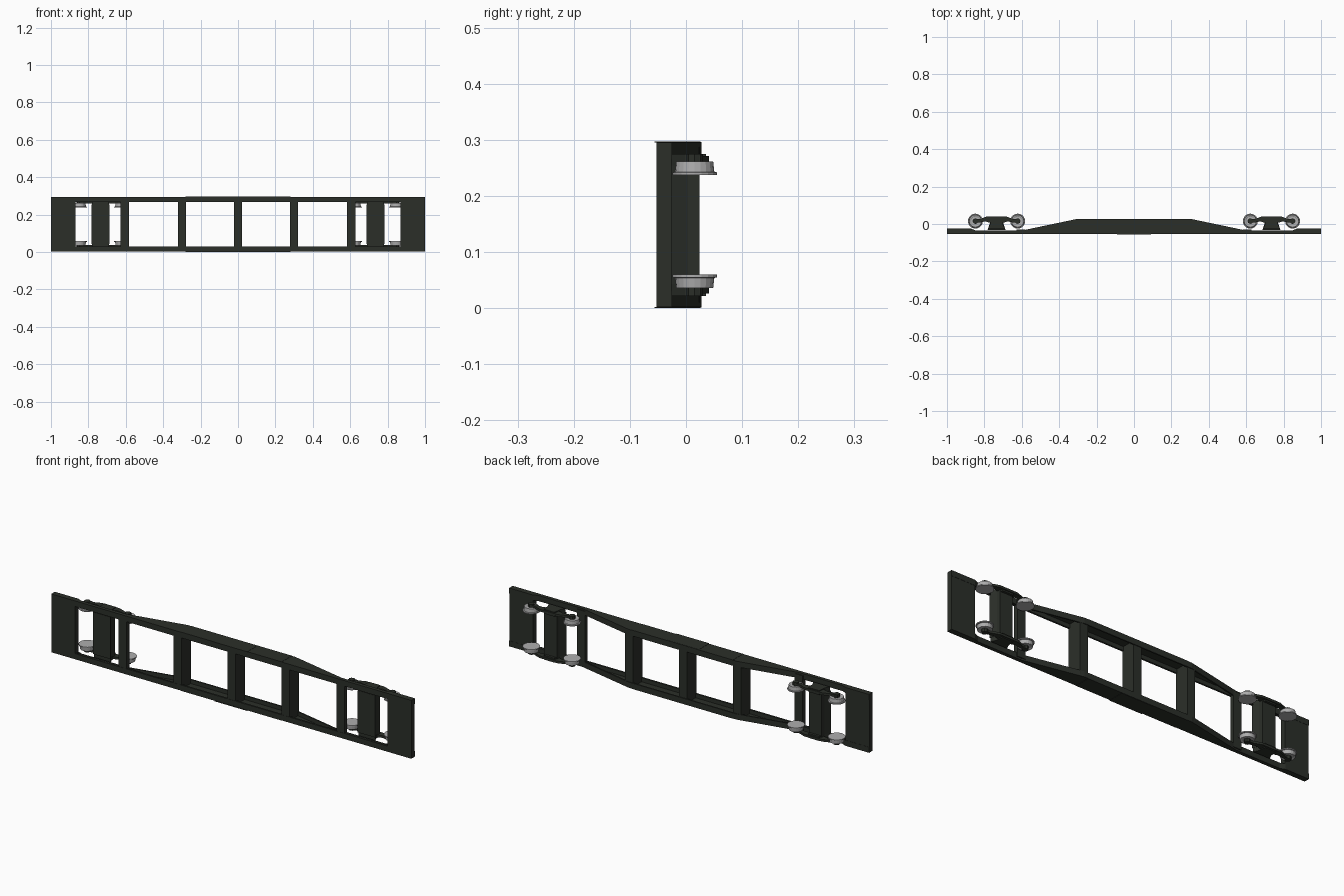
import bpy, bmesh, math
from mathutils import Matrix

if "Cube" in bpy.data.objects:
    bpy.data.objects.remove(bpy.data.objects["Cube"])

H = 0.297          # overall width of the car, measured along z
ZC = H / 2


def material(name, col):
    m = bpy.data.materials.new(name)
    m.diffuse_color = (*col, 1)
    m.use_nodes = True
    m.node_tree.nodes["Principled BSDF"].inputs["Base Color"].default_value = m.diffuse_color
    return m


DARK = material("dark_green_black", (0.024, 0.028, 0.022))
STEEL = material("wheel_steel", (0.42, 0.42, 0.42))


def finish(bm, name, mat):
    bmesh.ops.recalc_face_normals(bm, faces=bm.faces[:])
    me = bpy.data.meshes.new(name)
    bm.to_mesh(me)
    bm.free()
    me.materials.append(mat)
    ob = bpy.data.objects.new(name, me)
    bpy.context.collection.objects.link(ob)
    return ob


def prism(name, pts, z0, z1, mat=DARK):
    """Extrude an x-y outline from z0 to z1."""
    bm = bmesh.new()
    f = bm.faces.new([bm.verts.new((x, y, z0)) for x, y in pts])
    ext = bmesh.ops.extrude_face_region(bm, geom=[f])["geom"]
    vs = [v for v in ext if isinstance(v, bmesh.types.BMVert)]
    bmesh.ops.translate(bm, verts=vs, vec=(0, 0, z1 - z0))
    return finish(bm, name, mat)


def box(name, x0, x1, y0, y1, z0, z1):
    return prism(name, [(x0, y0), (x1, y0), (x1, y1), (x0, y1)], z0, z1)


def sides(z0, z1):
    """The z range on the lower side and its mirror on the upper side."""
    return (("lower", z0, z1), ("upper", H - z1, H - z0))


# Fish-belly side sills: web, deck flange and belly flange
half = [(0.3, 0.028), (0.6, -0.035), (0.845, -0.035), (0.87, -0.025), (1, -0.025)]
belly = [(-x, y) for x, y in reversed(half)] + half
for s, z0, z1 in sides(0.002, 0.010):
    prism(f"side_sill_web_{s}", [(-1, -0.053), (1, -0.053)] + belly[::-1], z0, z1)
for s, z0, z1 in sides(0.010, 0.030):
    box(f"deck_flange_{s}", -1, 1, -0.053, -0.044, z0, z1)
    prism(f"belly_flange_{s}", belly + [(x, y - 0.007) for x, y in reversed(belly)], z0, z1)

# Thin strengthening plates and small centre pads on the sills
for s, z0, z1 in sides(0.0, 0.002):
    box(f"sill_pad_{s}", -0.09, 0.09, -0.056, 0.026, z0, z1)
for s, z0, z1 in sides(0.001, 0.002):
    box(f"sill_plate_{s}", -0.28, 0.28, -0.053, 0.028, z0, z1)

# Cross beams
for x, y1 in ((-0.605, -0.03), (-0.3, 0.024), (0, 0.024), (0.3, 0.024), (0.605, -0.03)):
    box("cross_beam", x - 0.022, x + 0.022, -0.052, y1, 0.010, H - 0.010)

# End platforms
for s in (-1, 1):
    box("end_platform", *sorted((s * 0.868, s * 1)), -0.053, -0.026, 0.010, H - 0.010)


def wheel(name, x, z_out, inward):
    """Turned wheel: hub face, tread and a wider flange on the inner side."""
    prof = [(0, 0.002), (0.024, 0.002), (0.027, 0), (0.033, 0), (0.035, 0.018),
            (0.040, 0.019), (0.040, 0.024), (0, 0.024)]
    bm = bmesh.new()
    vs = [bm.verts.new((r, 0, h * inward)) for r, h in prof]
    es = [bm.edges.new(p) for p in zip(vs, vs[1:])]
    bmesh.ops.spin(bm, geom=vs + es, cent=(0, 0, 0), axis=(0, 0, 1),
                   angle=math.tau, steps=20)
    bmesh.ops.remove_doubles(bm, verts=bm.verts[:], dist=1e-5)
    bmesh.ops.translate(bm, verts=bm.verts[:], vec=(x, 0.0155, z_out))
    finish(bm, name, STEEL)


def axle_box(name, x, z0, z1):
    bm = bmesh.new()
    bmesh.ops.create_cone(bm, cap_ends=True, segments=8, radius1=0.015, radius2=0.015,
                          depth=z1 - z0,
                          matrix=Matrix.Translation((x, 0.0155, (z0 + z1) / 2)))
    finish(bm, name, DARK)


# Bogies
arm = [(0.04, 0.008), (0.06, 0.014), (0.09, 0.008), (0.125, 0.007),
       (0.125, 0.024), (0.09, 0.026), (0.05, 0.041)]
frame = arm + [(-x, y) for x, y in reversed(arm)]
for cx in (-0.735, 0.735):
    # bolster narrows away from the deck
    prism("bogie_bolster", [(cx - 0.048, -0.032), (cx + 0.048, -0.032),
                            (cx + 0.036, 0.004), (cx - 0.036, 0.004)], 0.043, H - 0.043)
    box("bogie_spring_plank", cx - 0.036, cx + 0.036, 0.004, 0.024, 0.036, H - 0.036)
    for s, z0, z1 in sides(0.026, 0.037):
        prism(f"bogie_side_frame_{s}", [(cx + x, y) for x, y in frame], z0, z1)
    for s, z0, z1 in sides(0.022, 0.044):
        prism(f"bogie_spring_seat_{s}", [(cx - 0.046, -0.026), (cx + 0.046, -0.026),
              (cx + 0.034, -0.002), (cx + 0.03, 0.036), (cx - 0.03, 0.036),
              (cx - 0.034, -0.002)], z0, z1)
    for dx in (-0.113, 0.113):
        for s, z0, z1 in sides(0.022, 0.038):
            axle_box(f"axle_box_{s}", cx + dx, z0, z1)
        wheel("wheel_lower", cx + dx, 0.036, 1)
        wheel("wheel_upper", cx + dx, H - 0.036, -1)
